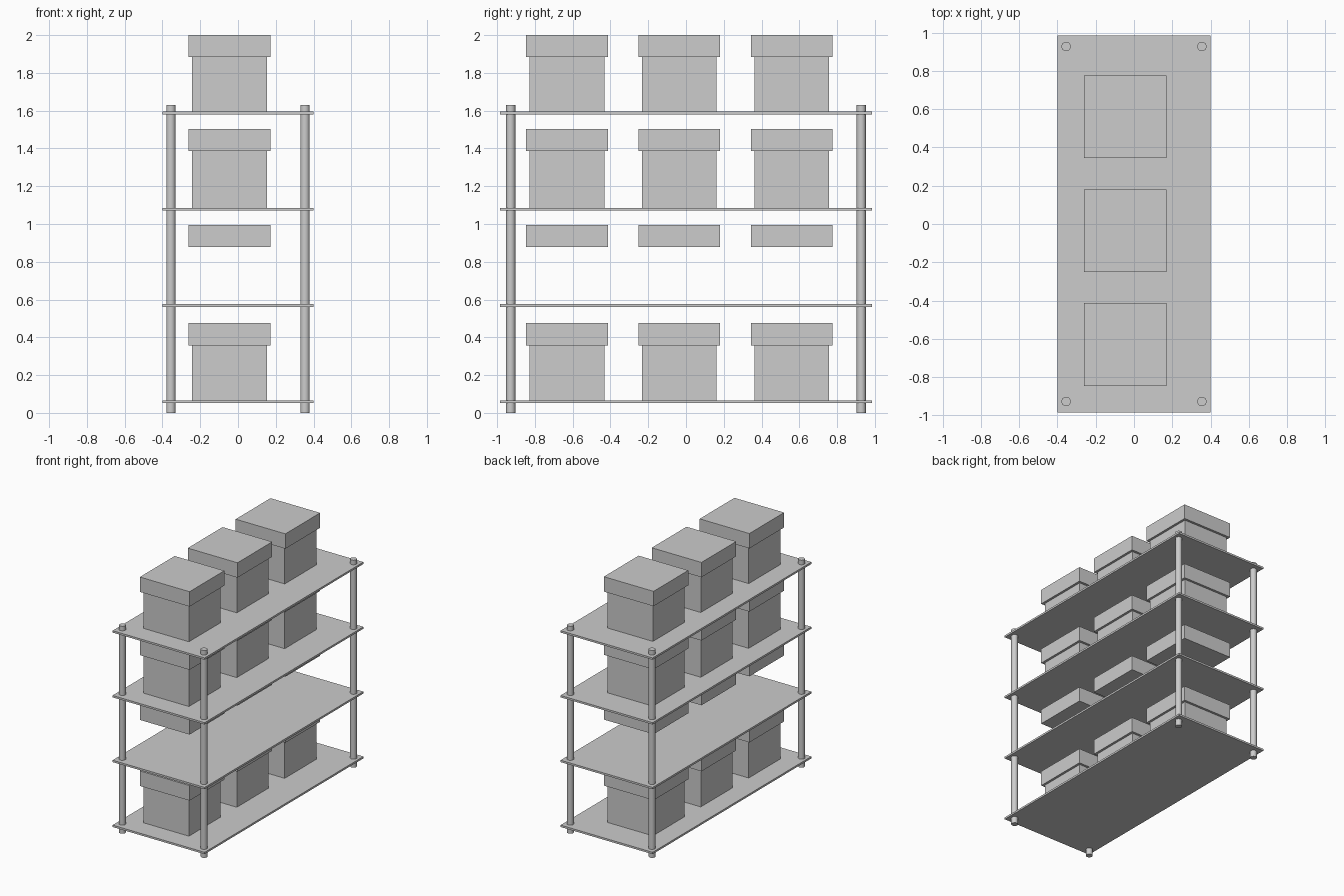
import bpy

if "Cube" in bpy.data.objects:
    bpy.data.objects.remove(bpy.data.objects["Cube"])

grey = bpy.data.materials.new("light grey")
grey.diffuse_color = (0.604, 0.604, 0.604, 1)
grey.use_nodes = True
grey.node_tree.nodes["Principled BSDF"].inputs["Base Color"].default_value = grey.diffuse_color


def block(name, x, y, w, d, z0, z1):
    bpy.ops.mesh.primitive_cube_add(size=1, location=(x, y, (z0 + z1) / 2))
    ob = bpy.context.object
    ob.name = name
    ob.scale = (w, d, z1 - z0)
    bpy.ops.object.transform_apply(location=False, rotation=False, scale=True)
    ob.data.materials.append(grey)


def post(x, y):
    bpy.ops.mesh.primitive_cylinder_add(vertices=32, radius=0.0245, depth=1.63,
                                        location=(x, y, 0.815))
    ob = bpy.context.object
    ob.name = "corner_post"
    bpy.ops.object.shade_smooth_by_angle()
    ob.data.materials.append(grey)


# Four corner posts
for x in (-0.355, 0.355):
    for y in (-0.928, 0.928):
        post(x, y)

# Four thin shelves: centre height, lid bottom, lid top, whether boxes stand under the lids
levels = [(0.059, 0.358, 0.476, True), (0.569, 0.877, 0.994, False),
          (1.078, 1.386, 1.504, True), (1.587, 1.883, 2.0, True)]
for z, lid0, lid1, has_box in levels:
    block("shelf", 0, 0, 0.8, 1.972, z - 0.0075, z + 0.0075)
    for i in range(3):
        y = -0.63 + 0.595 * i
        # Storage box and its overhanging lid
        if has_box:
            block("storage_box", -0.045, y, 0.395, 0.395, z + 0.0075, lid0)
        block("box_lid", -0.045, y, 0.432, 0.432, lid0, lid1)
